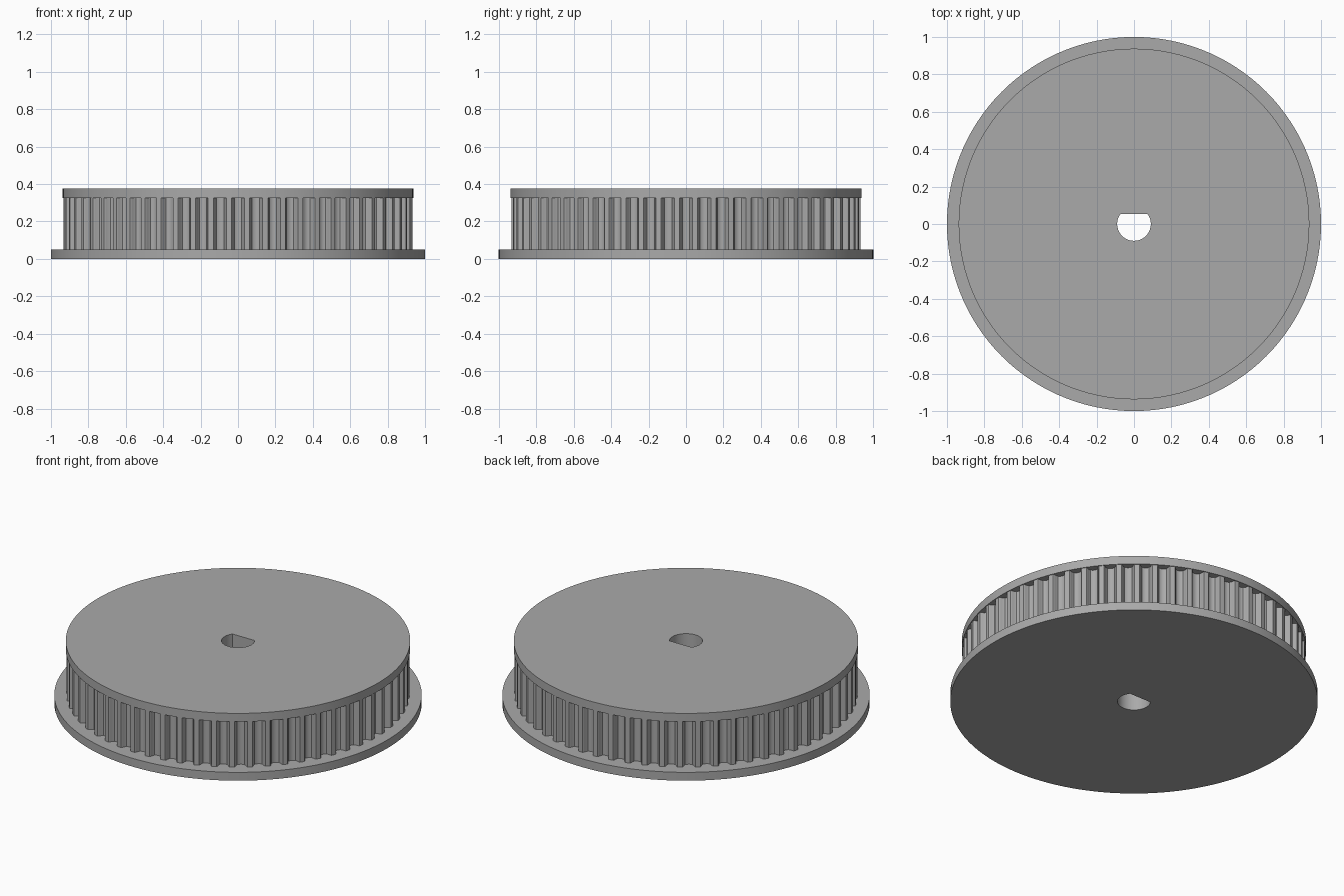
import bpy, bmesh, math
from mathutils import Matrix, Vector

cube = bpy.data.objects.get("Cube")
if cube:
    bpy.data.objects.remove(cube, do_unlink=True)

TEETH = 60
SIDES = 120
FLANGE_TOP, CAP_BOTTOM, HEIGHT = 0.05, 0.325, 0.375
FLANGE_R, TOOTH_R, CAP_R = 1.0, 0.933, 0.9375
BORE_R, BORE_FLAT = 0.09, 0.053

grey = bpy.data.materials.new("plain grey")
grey.use_nodes = True
colour = (0.4, 0.4, 0.4, 1)
grey.diffuse_color = colour
grey.node_tree.nodes["Principled BSDF"].inputs["Base Color"].default_value = colour


def make_object(name, bm):
    bmesh.ops.recalc_face_normals(bm, faces=bm.faces)
    mesh = bpy.data.meshes.new(name)
    bm.to_mesh(mesh)
    bm.free()
    mesh.materials.append(grey)
    obj = bpy.data.objects.new(name, mesh)
    bpy.context.collection.objects.link(obj)
    return obj


def add_prism(bm, outline, z0, z1, turn=0.0):
    """Extrude a closed 2D outline from z0 to z1, turned about the z axis."""
    rot = Matrix.Rotation(turn, 4, "Z")
    face = bm.faces.new([bm.verts.new(rot @ Vector((x, y, z0))) for x, y in outline])
    top = bmesh.ops.extrude_face_region(bm, geom=[face])["geom"]
    verts = [v for v in top if isinstance(v, bmesh.types.BMVert)]
    bmesh.ops.translate(bm, verts=verts, vec=(0, 0, z1 - z0))


def cut(obj, cutter):
    cutter.hide_render = True
    mod = obj.modifiers.new("cut", "BOOLEAN")
    mod.operation = "DIFFERENCE"
    mod.solver = "EXACT"
    mod.object = cutter
    bpy.context.view_layer.objects.active = obj
    bpy.ops.object.modifier_apply(modifier=mod.name)
    bpy.data.objects.remove(cutter, do_unlink=True)


# Turned body: wide flange, tooth band and cap in one solid
bm = bmesh.new()
profile = [(FLANGE_R, 0), (FLANGE_R, FLANGE_TOP), (TOOTH_R, FLANGE_TOP),
           (TOOTH_R, CAP_BOTTOM), (CAP_R, CAP_BOTTOM), (CAP_R, HEIGHT)]
rings = [[bm.verts.new((r * math.cos(2 * math.pi * i / SIDES),
                        r * math.sin(2 * math.pi * i / SIDES), z))
          for i in range(SIDES)] for r, z in profile]
for low, high in zip(rings, rings[1:]):
    for i in range(SIDES):
        j = (i + 1) % SIDES
        bm.faces.new((low[i], low[j], high[j], high[i]))
bm.faces.new(rings[0])
bm.faces.new(rings[-1])
pulley = make_object("toothed_pulley", bm)

# Rounded belt grooves around the tooth band
half = [(0.037, -0.001), (0.033, 0.003), (0.029, 0.011), (0.027, 0.02),
        (0.020, 0.032), (0.010, 0.037)]
groove = [(TOOTH_R + 0.02, 0.037)] + [(TOOTH_R - d, w) for w, d in half]
groove += [(TOOTH_R - 0.038, 0)] + [(x, -y) for x, y in reversed(groove)]
bm = bmesh.new()
for i in range(TEETH):
    add_prism(bm, groove, FLANGE_TOP, CAP_BOTTOM, 2 * math.pi * i / TEETH)
cut(pulley, make_object("groove_cutter", bm))

# D-shaped shaft bore
start = math.pi - math.asin(BORE_FLAT / BORE_R)
sweep = math.pi + 2 * math.asin(BORE_FLAT / BORE_R)
bore = [(BORE_R * math.cos(start + sweep * i / 32),
         BORE_R * math.sin(start + sweep * i / 32)) for i in range(33)]
bm = bmesh.new()
add_prism(bm, bore, -0.1, HEIGHT + 0.1)
cut(pulley, make_object("bore_cutter", bm))

# Smooth the round walls, keep the rims crisp
bpy.ops.object.select_all(action="DESELECT")
pulley.select_set(True)
bpy.context.view_layer.objects.active = pulley
bpy.ops.object.shade_smooth_by_angle(angle=math.radians(30))
